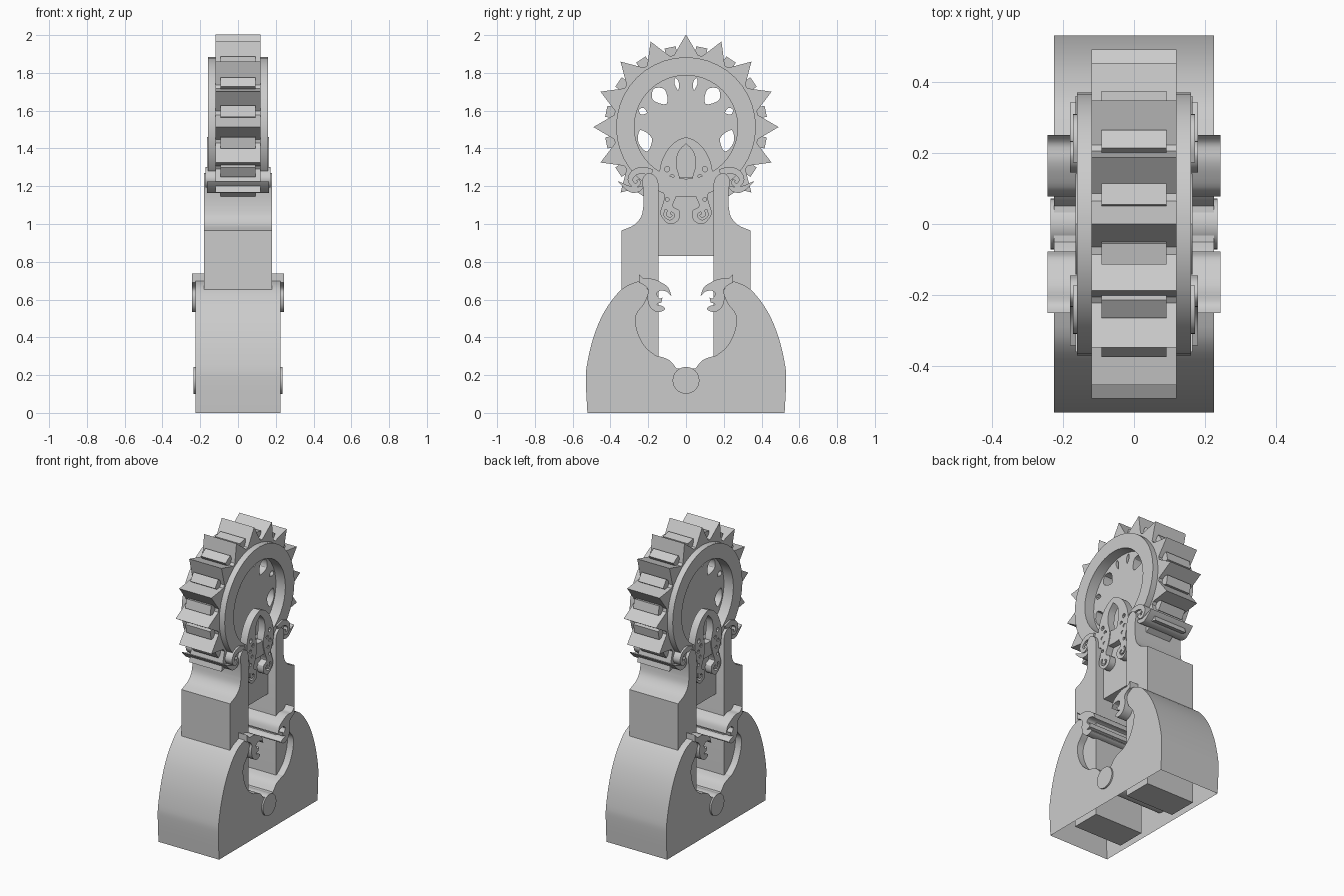
import bpy, bmesh, math
from mathutils import Matrix, Vector

if "Cube" in bpy.data.objects:
    bpy.data.objects.remove(bpy.data.objects["Cube"])

# local (x, y, z) of a flat profile -> world (y, z, x)
TO_SIDE = Matrix(((0, 0, 1, 0), (1, 0, 0, 0), (0, 1, 0, 0), (0, 0, 0, 1)))
CZ = 1.513  # wheel centre height


def flip(pts):
    return [(-y, z) for y, z in pts]


def circle(y, z, r, n=32):
    return [(y + r * math.sin(2 * math.pi * i / n), z + r * math.cos(2 * math.pi * i / n)) for i in range(n)]


def smooth(pts, n=4, closed=False):
    """Catmull-Rom points through pts."""
    out, m = [], len(pts)
    for i in range(m if closed else m - 1):
        p = [Vector(pts[(i + k) % m] if closed else pts[min(max(i + k, 0), m - 1)]) for k in (-1, 0, 1, 2)]
        for s in range(n):
            t = s / n
            v = 0.5 * (2 * p[1] + (p[2] - p[0]) * t + (2 * p[0] - 5 * p[1] + 4 * p[2] - p[3]) * t ** 2
                       + (3 * p[1] - p[0] - 3 * p[2] + p[3]) * t ** 3)
            out.append((v.x, v.y))
    return out if closed else out + [tuple(pts[-1])]


def band(path, w0, w1):
    """Tapered strip outline following a path."""
    a, b = [], []
    for i, p in enumerate(path):
        d = (Vector(path[min(i + 1, len(path) - 1)]) - Vector(path[max(i - 1, 0)])).normalized()
        w = w0 + (w1 - w0) * i / (len(path) - 1)
        a.append((p[0] - d.y * w, p[1] + d.x * w))
        b.append((p[0] + d.y * w, p[1] - d.x * w))
    return a + b[::-1]


def slab(name, loops, x0, x1, open_bottom=False):
    """Fill side-view outlines (inner loops are holes) and extrude from x0 to x1."""
    cu = bpy.data.curves.new(name, 'CURVE')
    cu.dimensions, cu.fill_mode, cu.extrude = '2D', 'BOTH', (x1 - x0) / 2
    for pts in loops:
        s = cu.splines.new('POLY')
        s.points.add(len(pts) - 1)
        for q, (y, z) in zip(s.points, pts):
            q.co = (y, z, 0, 1)
        s.use_cyclic_u = True
    tmp = bpy.data.objects.new(name, cu)
    bpy.context.collection.objects.link(tmp)
    bpy.context.view_layer.update()
    me = bpy.data.meshes.new_from_object(tmp.evaluated_get(bpy.context.evaluated_depsgraph_get()))
    bpy.data.objects.remove(tmp)
    me.transform(Matrix.Translation(((x0 + x1) / 2, 0, 0)) @ TO_SIDE)
    bm = bmesh.new()
    bm.from_mesh(me)
    bmesh.ops.remove_doubles(bm, verts=bm.verts, dist=1e-5)
    bmesh.ops.recalc_face_normals(bm, faces=bm.faces)
    if open_bottom:
        low = [f for f in bm.faces if all(v.co.z < 1e-4 for v in f.verts)]
        bmesh.ops.delete(bm, geom=low, context='FACES')
    bm.to_mesh(me)
    bm.free()
    me.name = name
    ob = bpy.data.objects.new(name, me)
    bpy.context.collection.objects.link(ob)
    bpy.ops.object.select_all(action='DESELECT')
    ob.select_set(True)
    bpy.context.view_layer.objects.active = ob
    bpy.ops.object.shade_smooth_by_angle(angle=math.radians(30))
    return ob


# horned base, open underneath
inner = smooth([(0.05, 0.235), (0.09, 0.28), (0.15, 0.302)]) + \
    smooth([(0.16, 0.303), (0.22, 0.355), (0.26, 0.44), (0.263, 0.52), (0.22, 0.58), (0.20, 0.64), (0.22, 0.685)])
outer = smooth([(0.25, 0.698), (0.34, 0.655), (0.43, 0.54), (0.49, 0.40), (0.525, 0.25), (0.53, 0.16), (0.522, 0)])
half = inner + outer
slab("base", [half + flip(half)[::-1]], -0.225, 0.225, True)
slab("base_boss", [circle(0, 0.172, 0.071)], -0.235, 0.235)

# beaked scrolls on the base horns
beak = smooth([(0.25, 0.737), (0.225, 0.712), (0.18, 0.71), (0.14, 0.695), (0.095, 0.665), (0.078, 0.62)]) + \
    smooth([(0.10, 0.642), (0.135, 0.648), (0.155, 0.63), (0.14, 0.605), (0.125, 0.61)]) + \
    smooth([(0.13, 0.585), (0.155, 0.575), (0.125, 0.565), (0.112, 0.548), (0.15, 0.533), (0.19, 0.56),
            (0.205, 0.61), (0.20, 0.65), (0.22, 0.675), (0.25, 0.69)])
slab("base_scrolls", [beak, flip(beak)], -0.243, 0.243)

# uprights with shoulder and rounded top
post = [(0.145, 0), (0.342, 0), (0.342, 0.965)] + \
    smooth([(0.335, 0.968), (0.275, 0.995), (0.237, 1.04), (0.225, 1.10)]) + \
    smooth([(0.225, 1.18), (0.232, 1.235), (0.20, 1.27), (0.16, 1.25), (0.145, 1.21)])
slab("uprights", [post, flip(post)], -0.18, 0.18)
slab("cross_panel", [[(-0.145, 0.83), (0.145, 0.83), (0.145, 1.25), (-0.145, 1.25)]], -0.12, 0.12)

# curls outside the upright tops
curl = band(smooth([(0.18, 1.27), (0.23, 1.285), (0.275, 1.27), (0.295, 1.235), (0.275, 1.205), (0.25, 1.215),
                    (0.255, 1.235)]), 0.02, 0.008)
leaf = smooth([(0.225, 1.20), (0.25, 1.17), (0.30, 1.17), (0.36, 1.225), (0.31, 1.205), (0.27, 1.195)], closed=True)
slab("upper_curls", [curl, flip(curl)], -0.172, 0.172)
slab("upper_leaves", [leaf, flip(leaf)], -0.165, 0.165)

# toothed wheel: star rim, small blocks, raised ring and pierced disc
star = []
for i in range(16):
    for a, r in ((-0.5, 0.385), (0, 0.49), (0.5, 0.385)):
        t = 2 * math.pi * (i + a * 0.86) / 16
        star.append((r * math.sin(t), CZ + r * math.cos(t)))
slab("wheel_teeth", [star, circle(0, CZ, 0.275, 48)], -0.12, 0.12)

blocks = []
for i in range(16):
    t = 2 * math.pi * (i + 0.5) / 16
    s, c = math.sin(t), math.cos(t)
    blocks.append([(r * s + w * c, CZ + r * c - w * s)
                   for r, w in ((0.36, -0.03), (0.43, -0.03), (0.43, 0.03), (0.36, 0.03))])
slab("wheel_blocks", blocks, -0.092, 0.092)
slab("wheel_ring", [circle(0, CZ, 0.37, 40), circle(0, CZ, 0.274, 40)], -0.16, 0.16)

holes = []
for deg, r0, r1, w in ((12, 0.20, 0.265, 0.012), (40, 0.16, 0.265, 0.042), (70, 0.22, 0.265, 0.018),
                       (108, 0.19, 0.265, 0.06)):
    for sgn in (1, -1):
        s, c = math.sin(math.radians(deg * sgn)), math.cos(math.radians(deg))
        drop = [(r0, 0), (r0 + 0.6 * (r1 - r0), -w), (r1, 0), (r0 + 0.6 * (r1 - r0), w)]
        holes.append(smooth([(r * s + k * c, CZ + r * c - k * s) for r, k in drop], closed=True))
slab("wheel_disc", [circle(0, CZ, 0.28, 48)] + holes, -0.09, 0.09)

# pierced arch pendants on both faces
arch = smooth([(0, 1.46), (0.05, 1.44), (0.10, 1.39), (0.135, 1.31), (0.14, 1.22), (0.115, 1.15), (0.125, 1.10),
               (0.135, 1.05), (0.09, 1.0), (0.04, 1.02), (0.035, 1.07), (0.07, 1.095), (0.05, 1.15),
               (0.032, 1.23), (0.05, 1.31), (0.04, 1.38), (0, 1.425)])
spots = [circle(y, z, r, 12) for y, z, r in ((0.10, 1.13, 0.01), (0.085, 1.18, 0.011), (0.105, 1.22, 0.012),
                                             (0.075, 1.25, 0.012), (0.10, 1.29, 0.014))]
swirl = band(smooth([(0.105, 1.075), (0.11, 1.045), (0.085, 1.027), (0.065, 1.045), (0.08, 1.06)]), 0.006, 0.005)
cuts = spots + [swirl]
for side in (-1, 1):
    x0, x1 = sorted((0.115 * side, 0.165 * side))
    slab("arch_pendant", [arch + flip(arch)[::-1][1:-1]] + cuts + [flip(c) for c in cuts], x0, x1)
